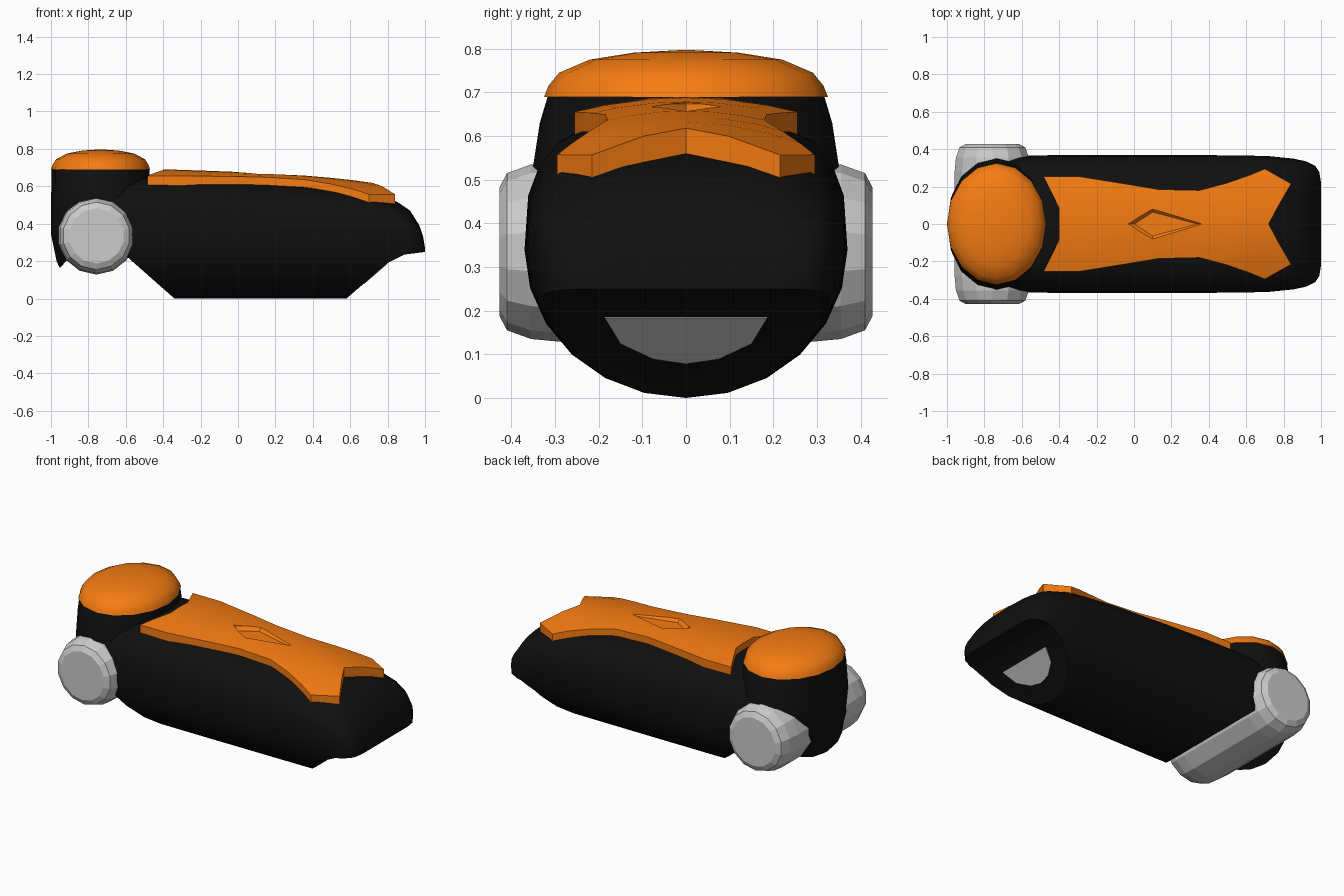
import bpy, bmesh, math
from mathutils import Vector

if "Cube" in bpy.data.objects:
    bpy.data.objects.remove(bpy.data.objects["Cube"])

def material(name, rgb):
    m = bpy.data.materials.new(name)
    m.diffuse_color = (*rgb, 1)
    m.use_nodes = True
    m.node_tree.nodes["Principled BSDF"].inputs["Base Color"].default_value = m.diffuse_color
    return m

BLACK = material("black", (0.005, 0.005, 0.005))
ORANGE = material("orange", (0.92, 0.2, 0.006))

def finish(name, bm, mat=None):
    bmesh.ops.recalc_face_normals(bm, faces=bm.faces)
    me = bpy.data.meshes.new(name)
    bm.to_mesh(me)
    bm.free()
    ob = bpy.data.objects.new(name, me)
    bpy.context.collection.objects.link(ob)
    if mat:
        me.materials.append(mat)
    return ob

def loft(name, rings, mat=None):
    """Skin closed rings of equal length and cap both ends."""
    bm = bmesh.new()
    rows = [[bm.verts.new(p) for p in r] for r in rings]
    for a, b in zip(rows, rows[1:]):
        for i in range(len(a)):
            j = (i + 1) % len(a)
            bm.faces.new((a[i], a[j], b[j], b[i]))
    bm.faces.new(rows[0])
    bm.faces.new(rows[-1])
    return finish(name, bm, mat)

def activate(ob):
    bpy.ops.object.select_all(action='DESELECT')
    ob.select_set(True)
    bpy.context.view_layer.objects.active = ob

def boolean(ob, cutter, op):
    activate(ob)
    m = ob.modifiers.new("cut", 'BOOLEAN')
    m.operation, m.object, m.solver = op, cutter, 'EXACT'
    bpy.ops.object.modifier_apply(modifier=m.name)

def smooth(ob, deg=35):
    activate(ob)
    bpy.ops.object.shade_smooth_by_angle(angle=math.radians(deg))

def ellipse(cx, z, rx, ry, n=16):
    return [(cx + rx * math.cos(2 * math.pi * i / n),
             ry * math.sin(2 * math.pi * i / n), z) for i in range(n)]

# Side outline used to trim the underside, nose and wheel recess
outline = [(-1.1, .9), (-1.1, .15), (-.95, .165), (-.85, .28), (-.68, .3), (-.34, 0),
           (-.335, -.004), (.575, -.004), (.58, 0), (.8, .19), (.89, .235), (1.1, .262), (1.1, .9)]
trim = loft("side_trim", [[(x, y, z) for x, z in outline] for y in (-.6, .6)])

# Main body: egg-shaped sections (x, top, waist height, half width)
def section(x, top, waist, w, n=24):
    pts = []
    for i in range(n):
        a = 2 * math.pi * i / n
        c, s = math.cos(a), math.sin(a)
        if s > 0:
            e = 2 / 3
            pts.append((x, w * math.copysign(abs(c) ** e, c), waist + (top - waist) * s ** e))
        else:
            pts.append((x, w * c, waist + waist * s))
    return pts

stations = [(-.735, .645, .34, .36), (-.5, .65, .34, .367), (-.3, .645, .34, .37),
            (0, .63, .34, .37), (.4, .605, .34, .368), (.6, .58, .34, .366),
            (.72, .56, .34, .363), (.85, .518, .33, .35), (.92, .47, .32, .335),
            (.97, .39, .3, .31), (.99, .33, .28, .28), (1.0, .27, .25, .22)]
body = loft("body", [section(*s) for s in stations], BLACK)

# Rear tower under the dome
tower = loft("rear_tower", [ellipse(-.735, *r) for r in (
    (.06, .17, .22), (.1, .19, .26), (.2, .235, .335), (.34, .264, .37),
    (.5, .264, .355), (.63, .263, .335), (.7, .262, .314))], BLACK)

for ob in (body, tower):
    boolean(ob, trim, 'INTERSECT')
    smooth(ob)
bpy.data.objects.remove(trim)

# Dome cap
dome = loft("dome_cap", [ellipse(-.735, z, .265 * k, .325 * k) for k, z in (
    (1, .69), (.97, .715), (.895, .745), (.68, .775), (.37, .791), (.04, .797))], ORANGE)
smooth(dome)

# Top plate: curved panel with notched front and rear ends
TOPS = [(-.5, .684), (-.4, .69), (-.3, .688), (0, .677), (.4, .655), (.6, .635), (.72, .618), (.86, .588)]

def plate_z(x, y):
    for (x0, z0), (x1, z1) in zip(TOPS, TOPS[1:]):
        if x <= x1:
            break
    t = z0 + (z1 - z0) * (x - x0) / (x1 - x0)
    return t - (.46 + .23 * (x + .48)) * y * y

cols = (0, .33, .73, 1)
rows = [(.255, (-.4, -.4, -.45, -.485))]
rows += [(w, (x,) * 4) for x, w in ((-.3, .255), (-.05, .215), (.13, .185),
                                    (.35, .18), (.5, .22), (.62, .262))]
rows += [(.295, (.72, .772, .84, .70))]
bm = bmesh.new()
grid = []
for w, xs in rows:
    half = [(x, w * c) for x, c in zip(xs, cols)]
    line = [(x, -y) for x, y in reversed(half[1:])] + half
    grid.append([bm.verts.new((x, y, plate_z(x, y))) for x, y in line])
for a, b in zip(grid, grid[1:]):
    for i in range(len(a) - 1):
        bm.faces.new((a[i], b[i], b[i + 1], a[i + 1]))
ext = bmesh.ops.extrude_face_region(bm, geom=bm.faces[:], use_keep_orig=True)
bmesh.ops.translate(bm, vec=(0, 0, -.06),
                    verts=[g for g in ext["geom"] if isinstance(g, bmesh.types.BMVert)])
plate = finish("top_plate", bm, ORANGE)

# Tapered diamond recess in the plate
def diamond(k, z):
    return [(.1 + dx * k, dy * k, z) for dx, dy in ((-.13, 0), (0, -.085), (.32, 0), (0, .085))]
cutter = loft("diamond_cutter", [diamond(.75, .65), diamond(1, .673), diamond(1.02, .75)], ORANGE)
boolean(plate, cutter, 'DIFFERENCE')
bpy.data.objects.remove(cutter)
smooth(plate)

# Wide rear roller with rounded ends
def wheel_ring(y, r, n=14):
    return [(-.757 + r * math.cos(2 * math.pi * (i + .5) / n), y,
             .335 + r * math.sin(2 * math.pi * (i + .5) / n)) for i in range(n)]
end = [(.427, .148), (.41, .18), (.355, .2), (.28, .207)]
loft("rear_roller", [wheel_ring(-y, r) for y, r in end] +
     [wheel_ring(y, r) for y, r in reversed(end)])

# Half-round panel on the sloped underside of the nose
half = [(-.186, .185), (-.15, .126), (-.075, .091), (0, .08), (.075, .091), (.15, .126), (.186, .185)]
out = Vector((.19, 0, -.22)).normalized()
loft("nose_panel", [[Vector((.58 + z * .22 / .19, y, z)) + out * d for y, z in half]
                    for d in (-.01, .003)])
